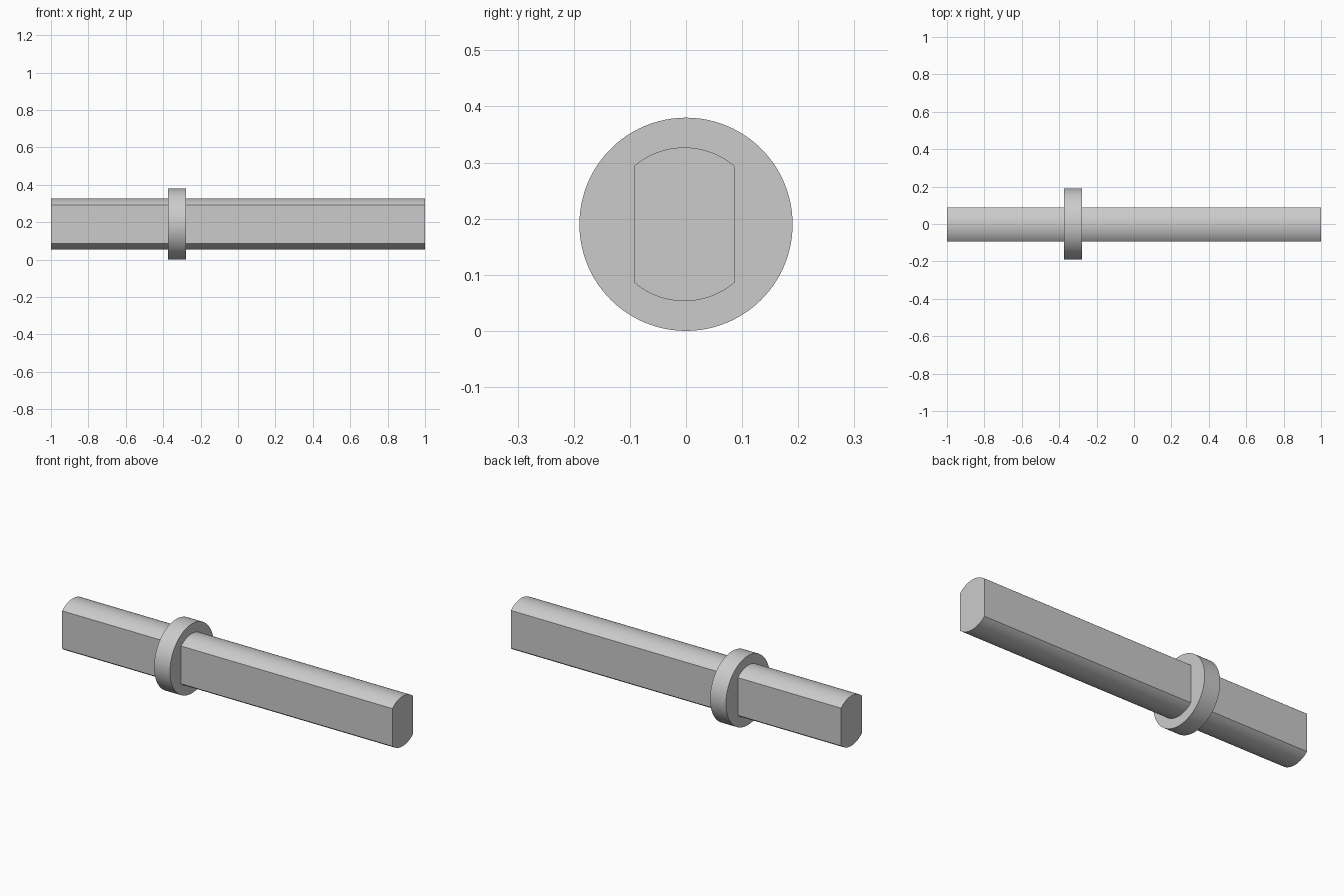
import bpy
import math

cube = bpy.data.objects.get("Cube")
if cube:
    bpy.data.objects.remove(cube, do_unlink=True)

AXIS_Z = 0.19

# Plain grey for the whole part
grey = bpy.data.materials.new("grey")
grey.use_nodes = True
colour = (0.6, 0.6, 0.6, 1)
grey.diffuse_color = colour
grey.node_tree.nodes["Principled BSDF"].inputs["Base Color"].default_value = colour


def arc(radius, start, end, steps):
    """Points (y, z) along an arc about the axis."""
    angles = [start + (end - start) * i / steps for i in range(steps + 1)]
    return [(radius * math.cos(a), radius * math.sin(a)) for a in angles]


def extrude_x(name, outline, x0, x1, y=0.0):
    """Closed (y, z) outline swept along x."""
    n = len(outline)
    verts = [(x, py, pz) for x in (x0, x1) for py, pz in outline]
    faces = [(i, (i + 1) % n, n + (i + 1) % n, n + i) for i in range(n)]
    faces += [tuple(reversed(range(n))), tuple(range(n, 2 * n))]
    mesh = bpy.data.meshes.new(name)
    mesh.from_pydata(verts, [], faces)
    mesh.materials.append(grey)
    obj = bpy.data.objects.new(name, mesh)
    obj.location = (0, y, AXIS_Z)
    bpy.context.collection.objects.link(obj)
    bpy.ops.object.select_all(action="DESELECT")
    obj.select_set(True)
    bpy.context.view_layer.objects.active = obj
    bpy.ops.object.shade_smooth_by_angle(angle=math.radians(25))
    return obj


# Shaft: round bar with two flat sides
radius, half_width = 0.137, 0.09
corner = math.acos(half_width / radius)
top = arc(radius, corner, math.pi - corner, 24)
bottom = [(-y, -z) for y, z in top]
extrude_x("shaft", top + bottom, -1, 1, y=-0.003)

# Collar: round disc around the shaft
extrude_x("collar", arc(0.19, 0, math.tau, 96)[:-1], -0.375, -0.279)
